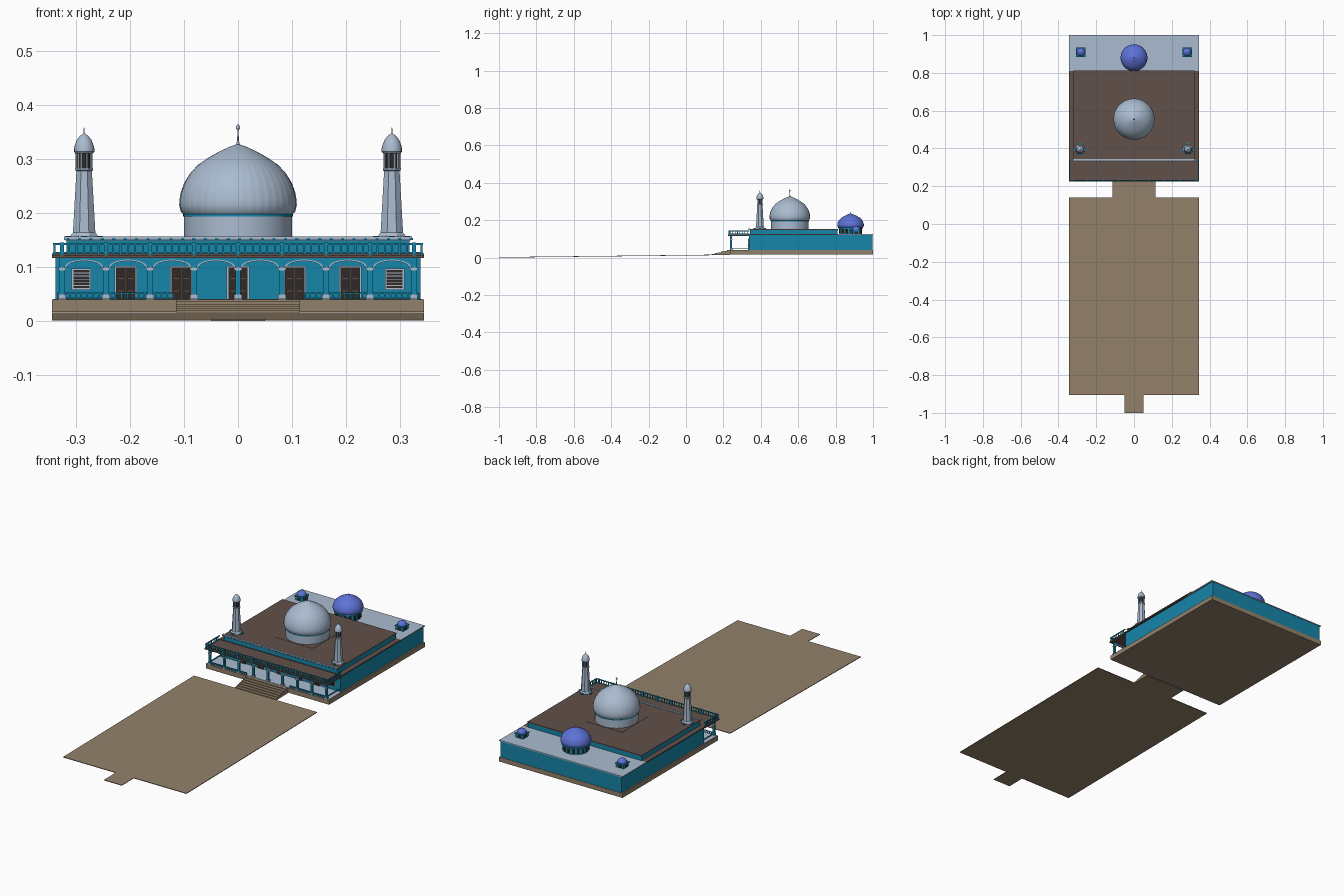
import bpy, bmesh, math
from mathutils import Matrix

if "Cube" in bpy.data.objects:
    bpy.data.objects.remove(bpy.data.objects["Cube"])


def mat(name, r, g, b):
    m = bpy.data.materials.new(name)
    m.diffuse_color = (r, g, b, 1)
    m.use_nodes = True
    m.node_tree.nodes["Principled BSDF"].inputs["Base Color"].default_value = m.diffuse_color
    return m


TAN = mat("tan stone", 0.29, 0.22, 0.145)
LIGHT = mat("pale grey blue", 0.40, 0.50, 0.63)
TEAL = mat("teal", 0.008, 0.24, 0.40)
BROWN = mat("dark brown roof", 0.12, 0.082, 0.07)
BLUE = mat("dome blue", 0.11, 0.17, 0.68)
DARK = mat("door dark", 0.03, 0.022, 0.02)


def finish(bm, name, m, smooth=None):
    bmesh.ops.recalc_face_normals(bm, faces=bm.faces)
    me = bpy.data.meshes.new(name)
    bm.to_mesh(me)
    bm.free()
    me.materials.append(m)
    if smooth:
        me.shade_smooth()
        me.set_sharp_from_angle(angle=math.radians(smooth))
    ob = bpy.data.objects.new(name, me)
    bpy.context.collection.objects.link(ob)
    return ob


def boxes(name, m, items):
    """One object from boxes given as x0,x1,y0,y1,z0,z1."""
    bm = bmesh.new()
    for x0, x1, y0, y1, z0, z1 in items:
        M = Matrix.Translation(((x0 + x1) / 2, (y0 + y1) / 2, (z0 + z1) / 2)) @ Matrix.Diagonal((x1 - x0, y1 - y0, z1 - z0, 1))
        bmesh.ops.create_cube(bm, size=1, matrix=M)
    return finish(bm, name, m)


def prism(name, m, outline, place, offset):
    """Extrude a flat outline; place maps 2D points to 3D."""
    bm = bmesh.new()
    f = bm.faces.new([bm.verts.new(place(*p)) for p in outline])
    r = bmesh.ops.extrude_face_region(bm, geom=[f])
    bmesh.ops.translate(bm, vec=offset, verts=[v for v in r["geom"] if isinstance(v, bmesh.types.BMVert)])
    return finish(bm, name, m)


def lathe(name, m, x, y, profile, n=32, flute=0, smooth=40, turn=0.0):
    """Turn a (radius, z) profile about an upright axis, optionally fluted."""
    bm = bmesh.new()
    rings = []
    for r, z in profile:
        ring = []
        for i in range(n):
            a = math.tau * i / n + turn
            k = r * (1 - (flute if i % 4 == 0 else 0))
            ring.append(bm.verts.new((x + k * math.cos(a), y + k * math.sin(a), z)))
        rings.append(ring)
    for a, b in zip(rings, rings[1:]):
        for i in range(n):
            j = (i + 1) % n
            bm.faces.new((a[i], a[j], b[j], b[i]))
    bm.faces.new(rings[0])
    bm.faces.new(rings[-1])
    return finish(bm, name, m, smooth)


def onion(r, z0, h):
    """Pointed, bulging dome profile."""
    pts = [(.92, 0), (.975, .05), (1, .14), (.995, .22), (.97, .33), (.91, .46), (.82, .58),
           (.69, .70), (.52, .80), (.33, .89), (.15, .96), (.015, 1)]
    return [(r * a, z0 + h * b) for a, b in pts]


# sloping courtyard with entrance tongue and walk to the steps
slope = lambda y: 0.003 + (y + 1) * 0.0115
court = [(-.05, -1), (.05, -1), (.05, -.905), (.345, -.905), (.345, .14), (.115, .14), (.115, .235),
         (-.115, .235), (-.115, .14), (-.345, .14), (-.345, -.905), (-.05, -.905)]
prism("courtyard", TAN, court, lambda x, y: (x, y, slope(y)), (0, 0, -.003))

# entrance steps
boxes("front_steps", TAN, [(-.115, .115, .14 + i * .016, .238, .016 + i * .004, .020 + i * .004) for i in range(6)])

# plinth, veranda floor and walls
boxes("plinth", TAN, [(-.345, .345, .235, 1.0, .017, .040)])
boxes("veranda_floor", LIGHT, [(-.342, .342, .238, .345, .040, .0415)])
boxes("main_walls", TEAL, [(-.338, .338, .337, .998, .040, .121)])
boxes("side_roof", BROWN, [(-.345, .345, .34, .81, .1205, .1255)])
boxes("rear_roof", LIGHT, [(-.345, .345, .81, 1.0, .1205, .1255)])
boxes("upper_walls", TEAL, [(-.318, .318, .342, .81, .125, .149)])
boxes("upper_roof", BROWN, [(-.32, .32, .34, .812, .149, .153)])
boxes("front_cornice", LIGHT, [(-.322, .322, .333, .343, .150, .157)])
boxes("cornice_beads", TEAL, [(-.318 + i * .0212, -.312 + i * .0212, .331, .334, .150, .154) for i in range(31)])
boxes("veranda_roof", BROWN, [(-.345, .345, .225, .341, .117, .123)])

# doors and louvred windows on the front wall
frames, doors, gaps = [], [], []
for cx in (-.208, -.105, 0, .105, .208):
    frames.append((cx - .021, cx + .021, .334, .338, .041, .102))
    doors.append((cx - .018, cx + .018, .332, .337, .041, .099))
    gaps += [(cx - .0007, cx + .0007, .331, .333, .041, .099)]
    gaps += [(cx + s * .009 - .005, cx + s * .009 + .005, .331, .333, z, z + .002) for s in (-1, 1) for z in (.055, .078)]
for cx in (-.29, .29):
    frames.append((cx - .018, cx + .018, .334, .338, .058, .098))
    doors += [(cx - .015, cx + .015, .332, .337, .061 + i * .0058, .0655 + i * .0058) for i in range(6)]
boxes("opening_frames", LIGHT, frames)
boxes("doors_and_louvres", DARK, doors)
boxes("door_panels", BROWN, gaps)

# veranda columns
cols = [(i - 4) * .0815 for i in range(9)]
boxes("veranda_columns", TEAL, [(x - .005, x + .005, .236, .246, .041, .118) for x in cols])
boxes("column_capitals", LIGHT, [(x - .007, x + .007, .234, .248, z0, z1) for x in cols for z0, z1 in ((.041, .049), (.094, .099))])

# arches between the columns, with pale trim
for i in range(8):
    c, h = (cols[i] + cols[i + 1]) / 2, .036
    arc = [(c + h * math.cos(math.pi * k / 16), .097 + .017 * math.sin(math.pi * k / 16) ** .8) for k in range(17)]
    place = lambda x, z: (x, .237, z)
    prism("arch_spandrel", TEAL, [(c - h - .001, .097), (c - h - .001, .1175), (c + h + .001, .1175), (c + h + .001, .097)] + arc[1:-1], place, (0, .008, 0))
    inner = [(c + (x - c) * .94, z - .0025) for x, z in arc]
    prism("arch_trim", LIGHT, arc + inner[::-1], lambda x, z: (x, .2355, z), (0, .011, 0))

# veranda rail: low balustrade either side of the steps
low = []
for s in (-1, 1):
    x0, x1 = sorted((s * .122, s * .334))
    low += [(x0, x1, .238, .243, .050, .053), (x0, x1, .239, .242, .042, .044)]
    low += [(x0 + k * .0106, x0 + k * .0106 + .003, .239, .242, .042, .052) for k in range(21)]
    x0, x1 = sorted((s * .331, s * .326))
    low += [(x0, x1, .24, .338, .050, .053)]
boxes("low_balustrade", TEAL, low)

# roof railing along the front and returning along the sides
rail = [(-.343, .343, .227, .232, .141, .145), (-.343, .343, .228, .231, .125, .128)]
rail += [(x / 100 * .34 - .0015, x / 100 * .34 + .0015, .228, .231, .123, .143) for x in range(-100, 101, 4)]
for s in (-1, 1):
    a, b = sorted((s * .338, s * .343))
    rail += [(a, b, .23, .34, .141, .145), (a, b, .23, .34, .125, .128)]
    rail += [(a + .001, b - .001, .235 + k * .013, .238 + k * .013, .123, .143) for k in range(8)]
boxes("roof_railing", TEAL, rail)
boxes("railing_posts", TEAL, [(x - .004, x + .004, .226, .234, .123, .146) for x in cols])

# main dome on its drum, with finial
boxes("dome_base", BROWN, [(-.103, .103, .452, .658, .152, .154)])
lathe("main_drum", LIGHT, 0, .555, [(.10, .15), (.10, .196)], 64)
lathe("drum_band", TEAL, 0, .555, [(.1015, .194), (.1015, .199)], 64)
lathe("main_dome", LIGHT, 0, .555, onion(.109, .197, .131), 160, .006, 30)
lathe("dome_finial", LIGHT, 0, .555, [(.004, .325), (.0015, .335), (.0012, .354), (.0036, .356), (.0042, .358), (.003, .361), (.0006, .365)], 12)

# pair of minarets
for s in (-1, 1):
    x, y, t = s * .285, .395, math.pi / 8
    boxes("minaret_foot", TEAL, [(x - .035, x + .035, y - .006, y + .006, .152, .158), (x - .006, x + .006, y - .033, y + .033, .152, .158)])
    lathe("minaret_shaft", LIGHT, x, y, [(.028, .152), (.027, .159), (.0225, .164), (.0155, .278), (.018, .280), (.018, .284)], 8, smooth=10, turn=t)
    lathe("minaret_lantern_core", DARK, x, y, [(.0115, .283), (.0115, .315)], 8, smooth=10, turn=t)
    for k in range(8):
        a = math.tau * k / 8 + t
        lathe("minaret_lantern_post", LIGHT, x + .0145 * math.cos(a), y + .0145 * math.sin(a), [(.0022, .283), (.0022, .316)], 6)
    lathe("minaret_cap", LIGHT, x, y, [(.0165, .311), (.019, .314), (.019, .319), (.0175, .326), (.0135, .336), (.008, .343), (.001, .348), (.0007, .359)], 16, smooth=30)

# rear blue dome on an arcaded drum
cy = .88
lathe("rear_drum", TEAL, 0, cy, [(.06, .125), (.06, .158)], 32)
lathe("rear_drum_ledge", TEAL, 0, cy, [(.066, .156), (.066, .164)], 32)
bm = bmesh.new()
for k in range(16):
    M = Matrix.Translation((0, cy, .142)) @ Matrix.Rotation(math.tau * k / 16, 4, 'Z') @ Matrix.Translation((.06, 0, 0)) @ Matrix.Diagonal((.004, .011, .024, 1))
    bmesh.ops.create_cube(bm, size=1, matrix=M)
finish(bm, "rear_drum_windows", DARK)
lathe("rear_dome", BLUE, 0, cy, onion(.071, .162, .074), 48)
lathe("rear_finial", BLUE, 0, cy, [(.002, .233), (.0006, .245)], 8)

# small corner kiosks
for s in (-1, 1):
    x, y = s * .281, .91
    boxes("kiosk_body", TEAL, [(x - .021, x + .021, y - .021, y + .021, .125, .145), (x - .025, x + .025, y - .025, y + .025, .143, .147)])
    boxes("kiosk_openings", DARK, [(x - .009, x + .009, y - .022, y + .022, .127, .141), (x - .022, x + .022, y - .009, y + .009, .127, .141)])
    lathe("kiosk_dome", BLUE, x, y, onion(.022, .146, .024), 24)
